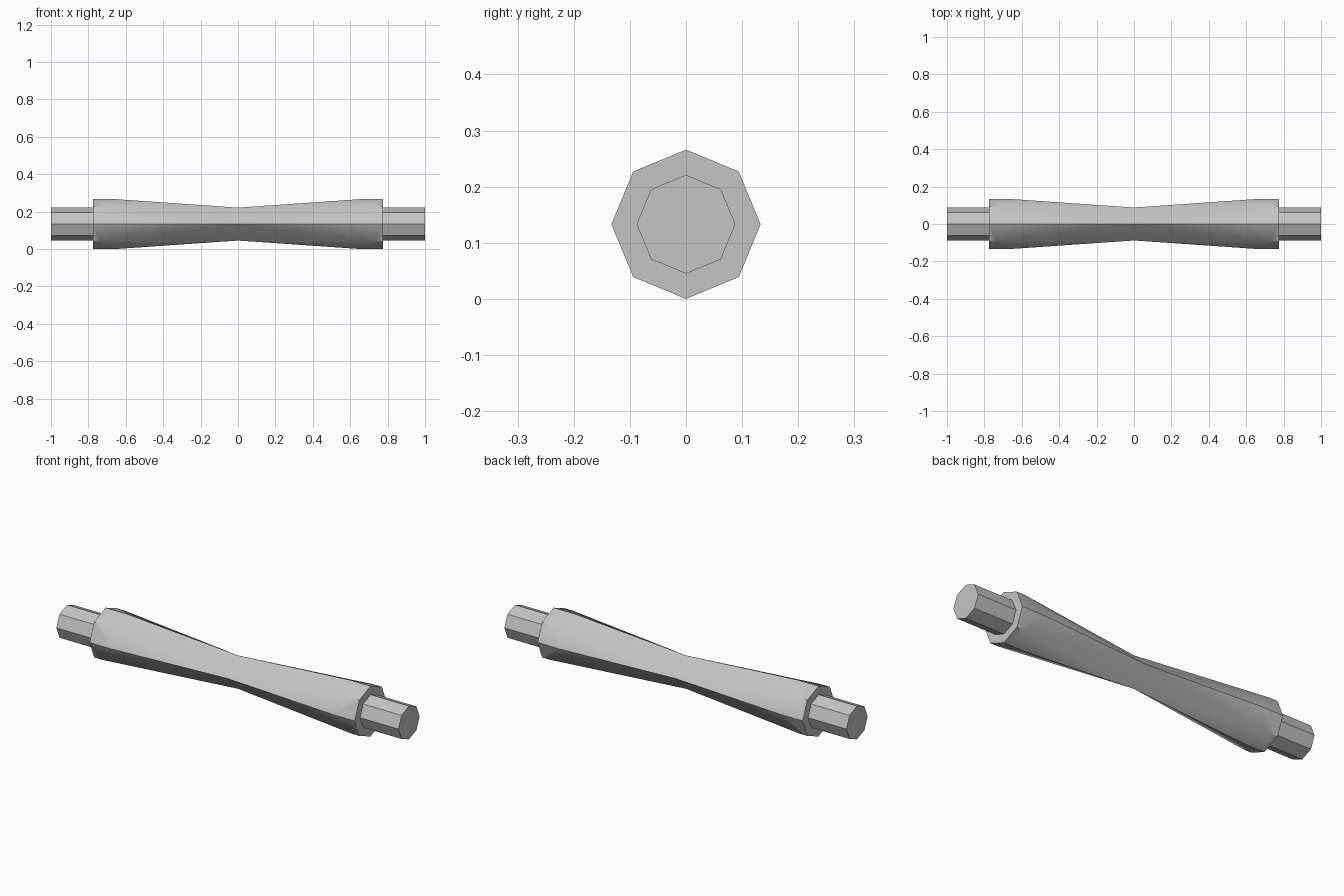
import bpy, bmesh, math

cube = bpy.data.objects.get("Cube")
if cube:
    bpy.data.objects.remove(cube, do_unlink=True)

R_COLLAR, R_PIN = 0.133, 0.088
AXIS_Z = R_COLLAR

grey = bpy.data.materials.new("light_grey")
grey.use_nodes = True
colour = (0.55, 0.55, 0.55, 1)
grey.diffuse_color = colour
grey.node_tree.nodes["Principled BSDF"].inputs["Base Color"].default_value = colour


def point(bm, x, radius, step):
    """Vertex on the long axis's octagon; even steps are the up/front/down/back corners."""
    a = step * math.pi / 4
    return bm.verts.new((x, radius * math.cos(a), AXIS_Z + radius * math.sin(a)))


def finish(bm, name, angle):
    bmesh.ops.recalc_face_normals(bm, faces=bm.faces)
    mesh = bpy.data.meshes.new(name)
    bm.to_mesh(mesh)
    bm.free()
    mesh.materials.append(grey)
    obj = bpy.data.objects.new(name, mesh)
    bpy.context.collection.objects.link(obj)
    if angle:
        bpy.ops.object.select_all(action="DESELECT")
        obj.select_set(True)
        bpy.context.view_layer.objects.active = obj
        bpy.ops.object.shade_smooth_by_angle(angle=math.radians(angle))
    return obj


# Waisted grip: octagonal collars blending into a square waist
bm = bmesh.new()
waist = [point(bm, 0, R_PIN, 2 * i) for i in range(4)]
for side in (-1, 1):
    end = [point(bm, side * 0.775, R_COLLAR, i) for i in range(8)]
    shoulder = [point(bm, side * (0.73 if i % 2 else 0.65), R_COLLAR, i) for i in range(8)]
    bm.faces.new(end)
    for i in range(8):
        j = (i + 1) % 8
        bm.faces.new((end[i], end[j], shoulder[j], shoulder[i]))
    for q in range(4):
        n = (q + 1) % 4
        a, mid, b = shoulder[2 * q], shoulder[2 * q + 1], shoulder[2 * n]
        bm.faces.new((a, mid, waist[q]))
        bm.faces.new((mid, waist[n], waist[q]))
        bm.faces.new((mid, b, waist[n]))
finish(bm, "waisted_grip", 35)

# Octagonal end pins
for side, name in ((1, "left_pin"), (-1, "right_pin")):
    bm = bmesh.new()
    inner, outer = ([point(bm, side * x, R_PIN, i) for i in range(8)] for x in (0.76, 1))
    bm.faces.new(inner)
    bm.faces.new(outer)
    for i in range(8):
        j = (i + 1) % 8
        bm.faces.new((inner[i], inner[j], outer[j], outer[i]))
    finish(bm, name, 0)
